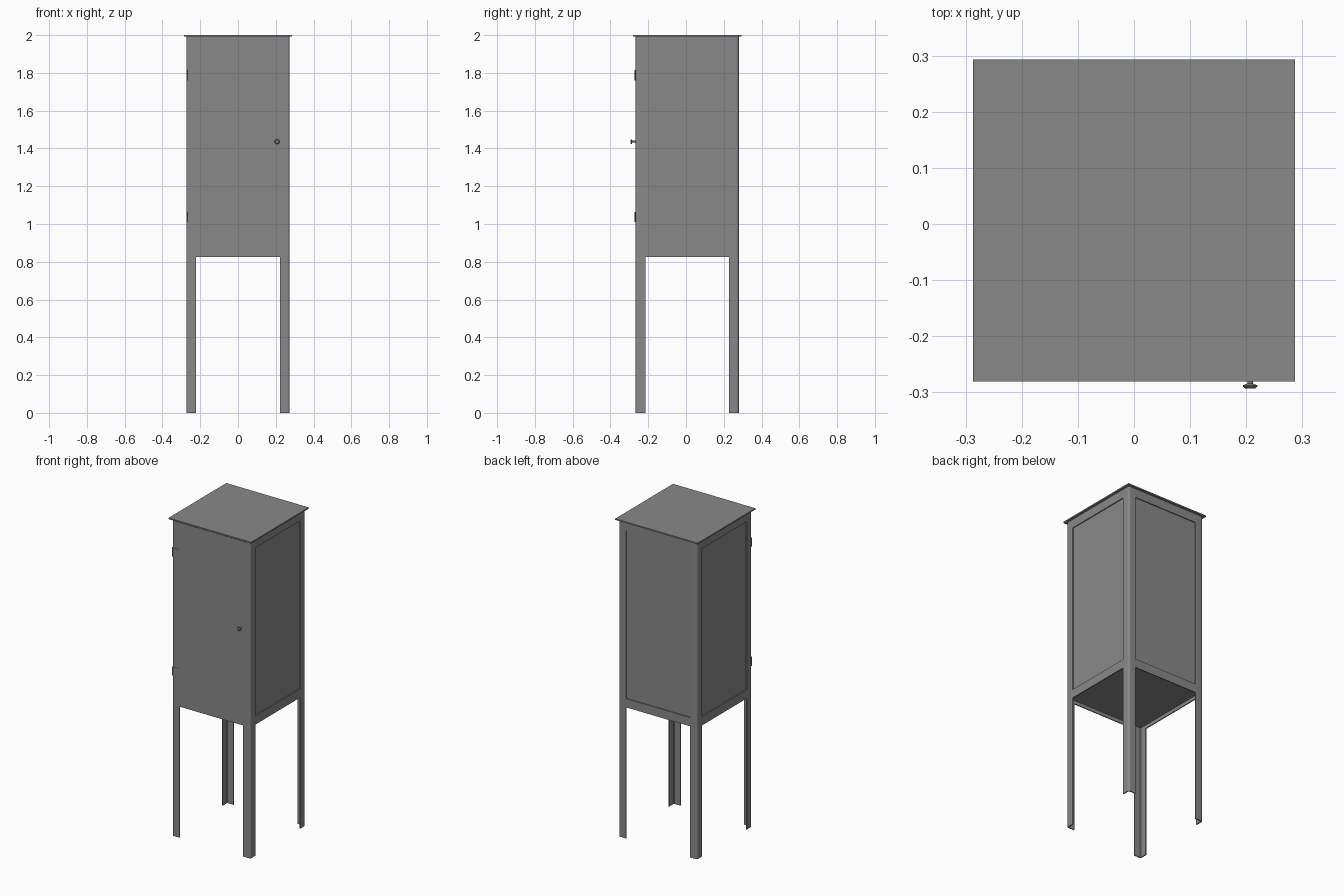
import bpy, bmesh, math
from mathutils import Vector, Matrix

if "Cube" in bpy.data.objects:
    bpy.data.objects.remove(bpy.data.objects["Cube"])

YC = 0.0065            # body centre in depth
H = 0.273              # body half width
LEG = 0.051            # angle-iron flange width
T = 0.006              # sheet thickness
BASE, TOP = 0.825, 1.992
RAIL = 0.055

steel = bpy.data.materials.new("grey_steel")
steel.use_nodes = True
COLOUR = (0.25, 0.25, 0.25, 1)
steel.diffuse_color = COLOUR
steel.node_tree.nodes["Principled BSDF"].inputs["Base Color"].default_value = COLOUR


def finish(name, bm, smooth=False):
    bmesh.ops.recalc_face_normals(bm, faces=bm.faces)
    mesh = bpy.data.meshes.new(name)
    bm.to_mesh(mesh)
    bm.free()
    mesh.materials.append(steel)
    obj = bpy.data.objects.new(name, mesh)
    bpy.context.collection.objects.link(obj)
    if smooth:
        bpy.ops.object.select_all(action="DESELECT")
        obj.select_set(True)
        bpy.context.view_layer.objects.active = obj
        bpy.ops.object.shade_smooth_by_angle(angle=math.radians(35))
    return obj


def box(name, lo, hi):
    lo, hi = Vector(lo), Vector(hi)
    bm = bmesh.new()
    bmesh.ops.create_cube(bm, size=1)
    for v in bm.verts:
        v.co = (lo + hi) / 2 + v.co * (hi - lo)
    return finish(name, bm)


def leg(name, sx, sy):
    # L section with a rounded outer corner
    r = 0.012
    arc = [math.radians(a) for a in range(0, 91, 15)]
    pts = [(H - LEG, H), (H - LEG, H - T), (H - T - 0.004, H - T), (H - T, H - T - 0.004),
           (H - T, H - LEG), (H, H - LEG)]
    pts += [(H - r + r * math.cos(a), H - r + r * math.sin(a)) for a in arc]
    bm = bmesh.new()
    face = bm.faces.new([bm.verts.new((sx * x, YC + sy * y, 0)) for x, y in pts])
    up = bmesh.ops.extrude_face_region(bm, geom=[face])["geom"]
    bmesh.ops.translate(bm, vec=(0, 0, TOP),
                        verts=[g for g in up if isinstance(g, bmesh.types.BMVert)])
    finish(name, bm, smooth=True)


def disc_stack(name, profile, origin):
    # Turned part pointing to the front: (radius, distance) pairs
    bm = bmesh.new()
    verts = [bm.verts.new((r, 0, d)) for r, d in profile]
    edges = [bm.edges.new(pair) for pair in zip(verts, verts[1:])]
    bmesh.ops.spin(bm, geom=verts + edges, cent=(0, 0, 0), axis=(0, 0, 1),
                   angle=math.tau, steps=20)
    bmesh.ops.remove_doubles(bm, verts=bm.verts, dist=0.00005)
    bmesh.ops.transform(bm, verts=bm.verts,
                        matrix=Matrix.Translation(origin) @ Matrix.Rotation(math.pi / 2, 4, "X"))
    finish(name, bm, smooth=True)


# Corner legs
for sx, side in ((1, "left"), (-1, "right")):
    for sy, end in ((-1, "front"), (1, "back")):
        leg(f"{end}_{side}_leg", sx, sy)

# Rails and recessed panels on the two sides and the back
IN = H - LEG
for level, z0, z1 in (("bottom", BASE, BASE + RAIL), ("top", TOP - RAIL, TOP)):
    for s, side in ((1, "left"), (-1, "right")):
        box(f"{side}_{level}_rail", (s * (H - T), YC - IN, z0), (s * H, YC + IN, z1))
    for s, end in ((1, "back"), (-1, "front")):
        box(f"{end}_{level}_rail", (-IN, YC + s * (H - T), z0), (IN, YC + s * H, z1))

P0, P1 = H - 2 * T, H - T
for s, side in ((1, "left"), (-1, "right")):
    box(f"{side}_panel", (s * P0, YC - P0, BASE + 0.025), (s * P1, YC + P0, TOP))
box("back_panel", (-P0, YC + P0, BASE + 0.025), (P0, YC + P1, TOP))

# Floor and roof
box("floor", (-P1, YC - P1, BASE + 0.022), (P1, YC + P1, BASE + 0.028))
box("roof", (-0.287, YC - 0.287, TOP), (0.287, YC + 0.287, 2.0))

# Door, nearly flush with the frame
FRONT = YC - H
box("door", (-H + 0.012, FRONT - 0.001, BASE + 0.01), (H - 0.012, FRONT + T, TOP - 0.01))

# Hinges on the door's right edge
for z, place in ((1.037, "lower"), (1.787, "upper")):
    box(f"{place}_hinge_plate", (-H + 0.004, FRONT - 0.003, z - 0.027),
        (-H + 0.05, FRONT, z + 0.027))
    bm = bmesh.new()
    bmesh.ops.create_cone(bm, cap_ends=True, segments=12, radius1=0.004, radius2=0.004,
                          depth=0.055,
                          matrix=Matrix.Translation((-H + 0.006, FRONT - 0.001, z)))
    finish(f"{place}_hinge_pin", bm, smooth=True)

# Door knob
disc_stack("knob", [(0, 0), (0.007, 0), (0.005, 0.006), (0.005, 0.018), (0.013, 0.021),
                    (0.013, 0.023), (0.009, 0.0265), (0, 0.0265)], (0.207, FRONT, 1.436))
